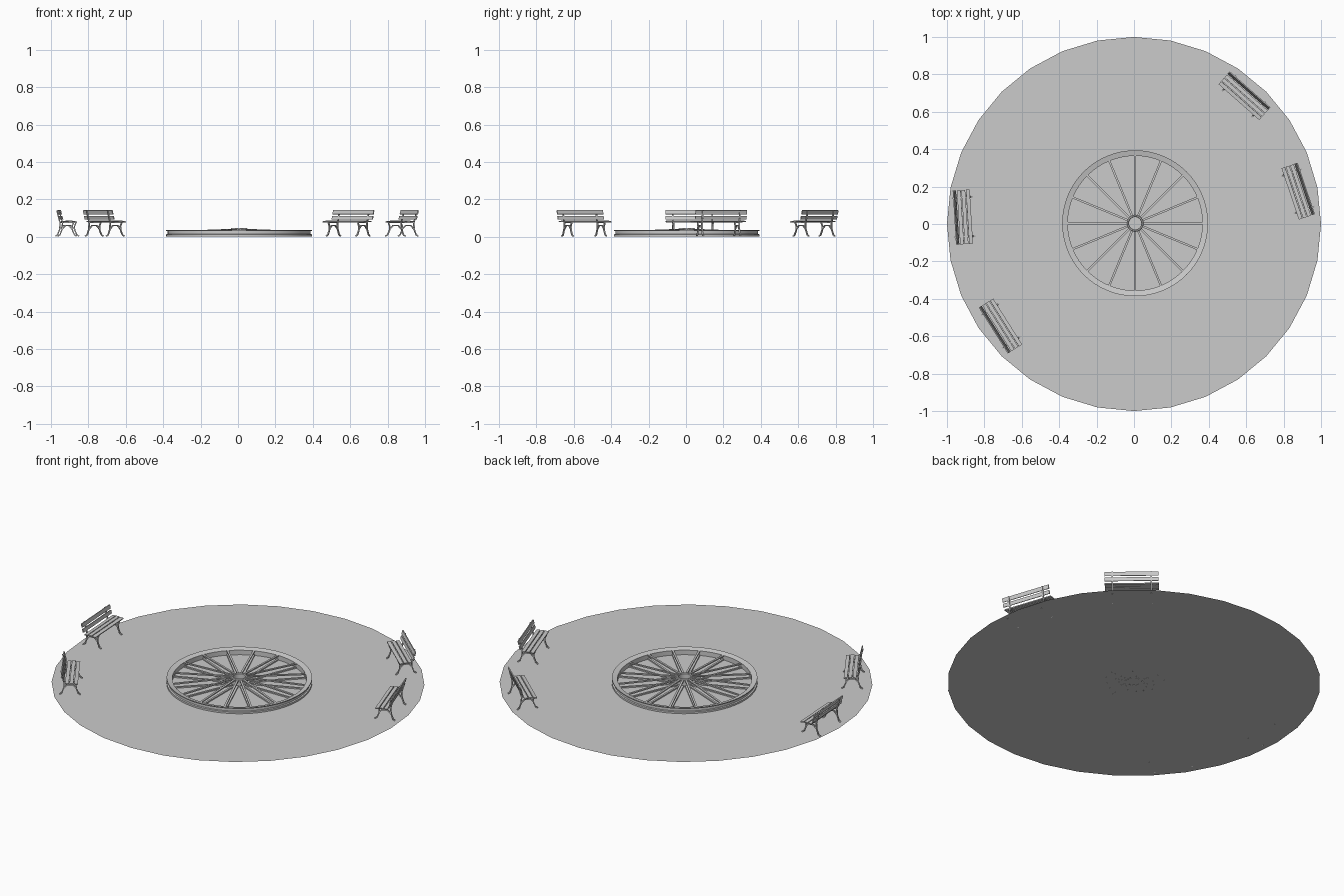
import bpy, bmesh, math
from mathutils import Matrix, Vector

cube = bpy.data.objects.get("Cube")
if cube:
    bpy.data.objects.remove(cube)

stone = bpy.data.materials.new("light_grey")
stone.use_nodes = True
stone.diffuse_color = (0.6, 0.6, 0.6, 1)
stone.node_tree.nodes["Principled BSDF"].inputs["Base Color"].default_value = (0.6, 0.6, 0.6, 1)


def finish(bm, name):
    bmesh.ops.recalc_face_normals(bm, faces=bm.faces)
    mesh = bpy.data.meshes.new(name)
    bm.to_mesh(mesh)
    bm.free()
    mesh.materials.append(stone)
    return mesh


def place(mesh, name, loc=(0, 0, 0), turn=0):
    obj = bpy.data.objects.new(name, mesh)
    bpy.context.collection.objects.link(obj)
    obj.location = loc
    obj.rotation_euler.z = turn
    return obj


def beam(bm, a, b, width, height):
    """Box from a to b; width is across, height is in the upright plane."""
    a, b = Vector(a), Vector(b)
    along = (b - a).normalized()
    side = Vector((1, 0, 0)) if abs(along.x) < 1e-6 and abs(along.z) > 0 else along.cross(Vector((0, 0, 1))).normalized()
    up = side.cross(along)
    rot = Matrix((along, side, up)).transposed().to_4x4()
    size = Matrix.Diagonal(((b - a).length, width, height, 1))
    bmesh.ops.create_cube(bm, size=1, matrix=Matrix.Translation((a + b) / 2) @ rot @ size)


def lathe(name, profile, sides, loc):
    """Closed ring turned from an (r, z) profile."""
    bm = bmesh.new()
    verts = [bm.verts.new((r, 0, z)) for r, z in profile]
    edges = [bm.edges.new((v, verts[i - 1])) for i, v in enumerate(verts)]
    bmesh.ops.spin(bm, geom=verts + edges, cent=(0, 0, 0), axis=(0, 0, 1),
                   angle=math.tau, steps=sides, use_merge=True)
    bmesh.ops.remove_doubles(bm, verts=bm.verts, dist=1e-5)
    obj = place(finish(bm, name), name, loc)
    bpy.ops.object.select_all(action='DESELECT')
    obj.select_set(True)
    bpy.context.view_layer.objects.active = obj
    bpy.ops.object.shade_smooth_by_angle(angle=math.radians(30))


# Paved disc
bm = bmesh.new()
bmesh.ops.create_circle(bm, cap_ends=True, segments=32, radius=1)
place(finish(bm, "paved_disc"), "paved_disc", (0, 0, 0.002))

# Wheel rim with flanges and an inward-sloping top, and hub
centre = (0.006, 0.004, 0)
lathe("wheel_rim", [(0.36, 0.003), (0.36, 0.03), (0.39, 0.037), (0.39, 0.032),
                    (0.382, 0.03), (0.382, 0.015), (0.39, 0.013), (0.39, 0.003)], 64, centre)
lathe("wheel_hub", [(0.033, 0.001), (0.033, 0.042), (0.036, 0.046), (0.042, 0.046),
                    (0.045, 0.042), (0.045, 0.001)], 32, centre)

# Upper and lower spokes
bm = bmesh.new()
for i in range(16):
    c, s = math.cos(i * math.tau / 16), math.sin(i * math.tau / 16)
    for z_in, z_out in ((0.039, 0.027), (0.005, 0.006)):
        beam(bm, (0.04 * c, 0.04 * s, z_in), (0.365 * c, 0.365 * s, z_out), 0.011, 0.007)
place(finish(bm, "wheel_spokes"), "wheel_spokes", centre)

# Bench slats: three for the seat, two for the leaning back
bm = bmesh.new()
for y, z, tilt, wide in ((-0.034, 0.081, 8, 0.02), (-0.010, 0.083, 0, 0.02), (0.014, 0.082, -4, 0.02),
                         (0.034, 0.102, 76, 0.02), (0.041, 0.131, 76, 0.022)):
    m = (Matrix.Translation((0, y, z)) @ Matrix.Rotation(math.radians(tilt), 4, 'X')
         @ Matrix.Diagonal((0.29, wide, 0.006, 1)))
    bmesh.ops.create_cube(bm, size=1, matrix=m)
slats = finish(bm, "bench_slats")

# Bench end frames: curved legs, back post, arch and seat bearer
paths = (
    [(-0.058, 0.003), (-0.046, 0.011), (-0.035, 0.035), (-0.033, 0.055), (-0.042, 0.077)],
    [(0.056, 0.003), (0.044, 0.011), (0.033, 0.04), (0.031, 0.075), (0.038, 0.1), (0.048, 0.141)],
    [(-0.035, 0.04), (-0.016, 0.06), (0.014, 0.06), (0.033, 0.04)],
    [(-0.044, 0.076), (0.03, 0.077)],
)
bm = bmesh.new()
for x in (-0.105, 0.105):
    for path in paths:
        for (y0, z0), (y1, z1) in zip(path, path[1:]):
            beam(bm, (x, y0, z0), (x, y1, z1), 0.008, 0.006)
frame = finish(bm, "bench_frame")

# Four benches facing the wheel
for label, x, y, outward in (("back_left", 0.59, 0.685, 48.6), ("left", 0.877, 0.175, 18.7),
                             ("right", -0.914, 0.037, 183.5), ("front_right", -0.713, -0.545, 212.3)):
    turn = math.radians(outward - 90)
    place(slats, "bench_slats_" + label, (x, y, 0), turn)
    place(frame, "bench_frame_" + label, (x, y, 0), turn)
